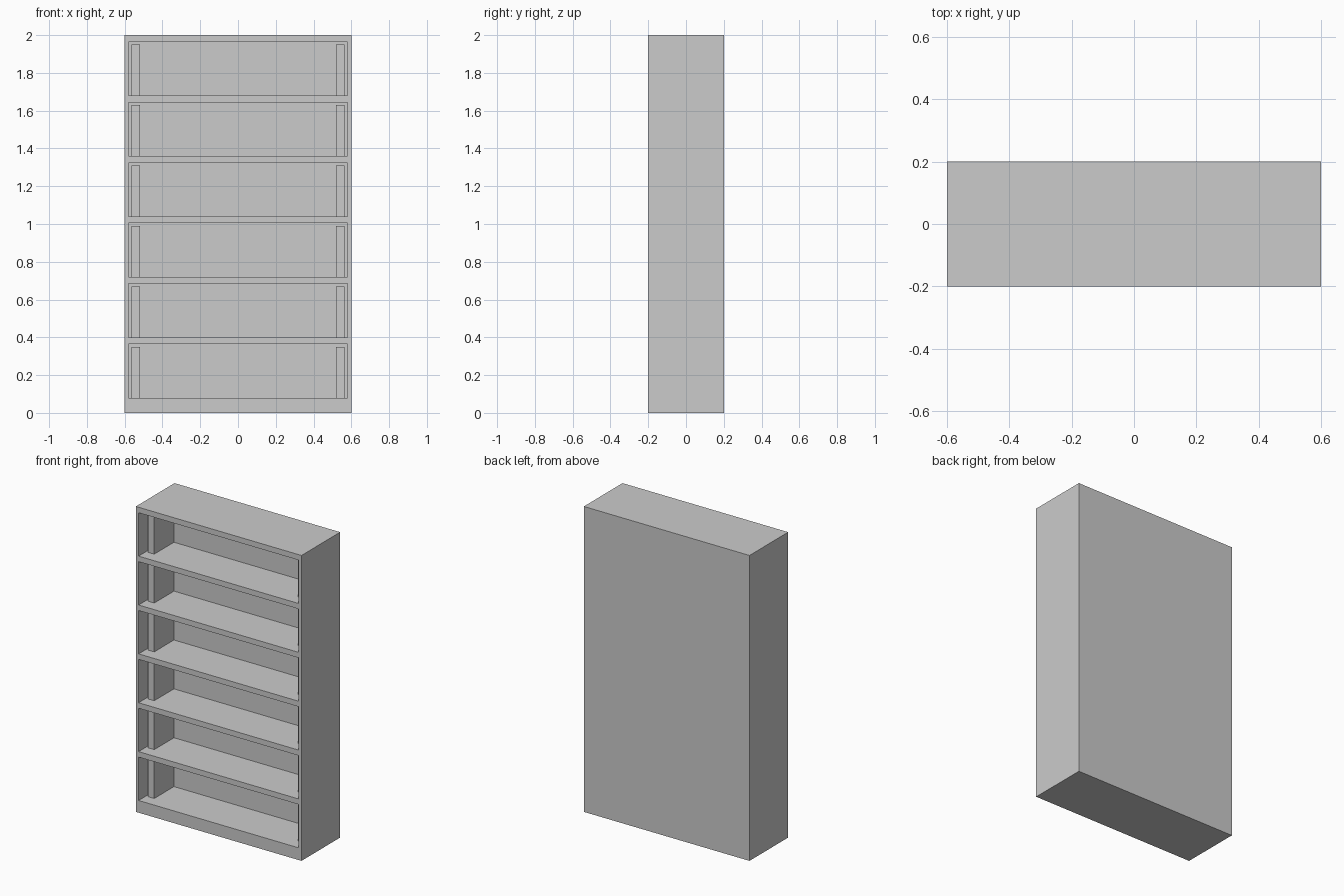
import bpy

if "Cube" in bpy.data.objects:
    bpy.data.objects.remove(bpy.data.objects["Cube"])

W, D, H = 0.6, 0.2, 2.0      # half width, half depth, height
INNER = 0.58                 # half width between the sides
BACK_Y = 0.08                # front surface of the thick back
FLOOR, PITCH, OPEN, COUNT = 0.08, 0.32, 0.284, 6


def box_mesh(bounds):
    """Return vertices and faces of an axis-aligned box."""
    (x0, x1), (y0, y1), (z0, z1) = bounds
    verts = [(x, y, z) for x in (x0, x1) for y in (y0, y1) for z in (z0, z1)]
    faces = [(0, 1, 3, 2), (4, 6, 7, 5), (0, 4, 5, 1),
             (2, 3, 7, 6), (0, 2, 6, 4), (1, 5, 7, 3)]
    return verts, faces


def box(name, x, y, z):
    mesh = bpy.data.meshes.new(name)
    verts, faces = box_mesh((x, y, z))
    mesh.from_pydata(verts, [], faces)
    obj = bpy.data.objects.new(name, mesh)
    bpy.context.collection.objects.link(obj)
    return obj


# Solid cabinet with open compartments cut from the front
cabinet = box("cabinet", (-W, W), (-D, D), (0, H))
for i in range(COUNT):
    z0 = FLOOR + i * PITCH
    cutter = box(f"compartment_cutter_{i + 1}", (-INNER, INNER),
                 (-D - 0.1, BACK_Y), (z0, z0 + OPEN))
    cutter.hide_render = True
    cutter.hide_set(True)
    cut = cabinet.modifiers.new(f"compartment_{i + 1}", 'BOOLEAN')
    cut.operation = 'DIFFERENCE'
    cut.solver = 'EXACT'
    cut.object = cutter

# Upright bookends at both ends of every shelf, mirrored across x
for i in range(COUNT):
    z0 = FLOOR + i * PITCH
    bookend = box(f"bookend_pair_{i + 1}", (-0.565, -0.52),
                  (-0.124, BACK_Y), (z0, z0 + 0.27))
    mirror = bookend.modifiers.new("mirror", 'MIRROR')
    mirror.use_axis = (True, False, False)
